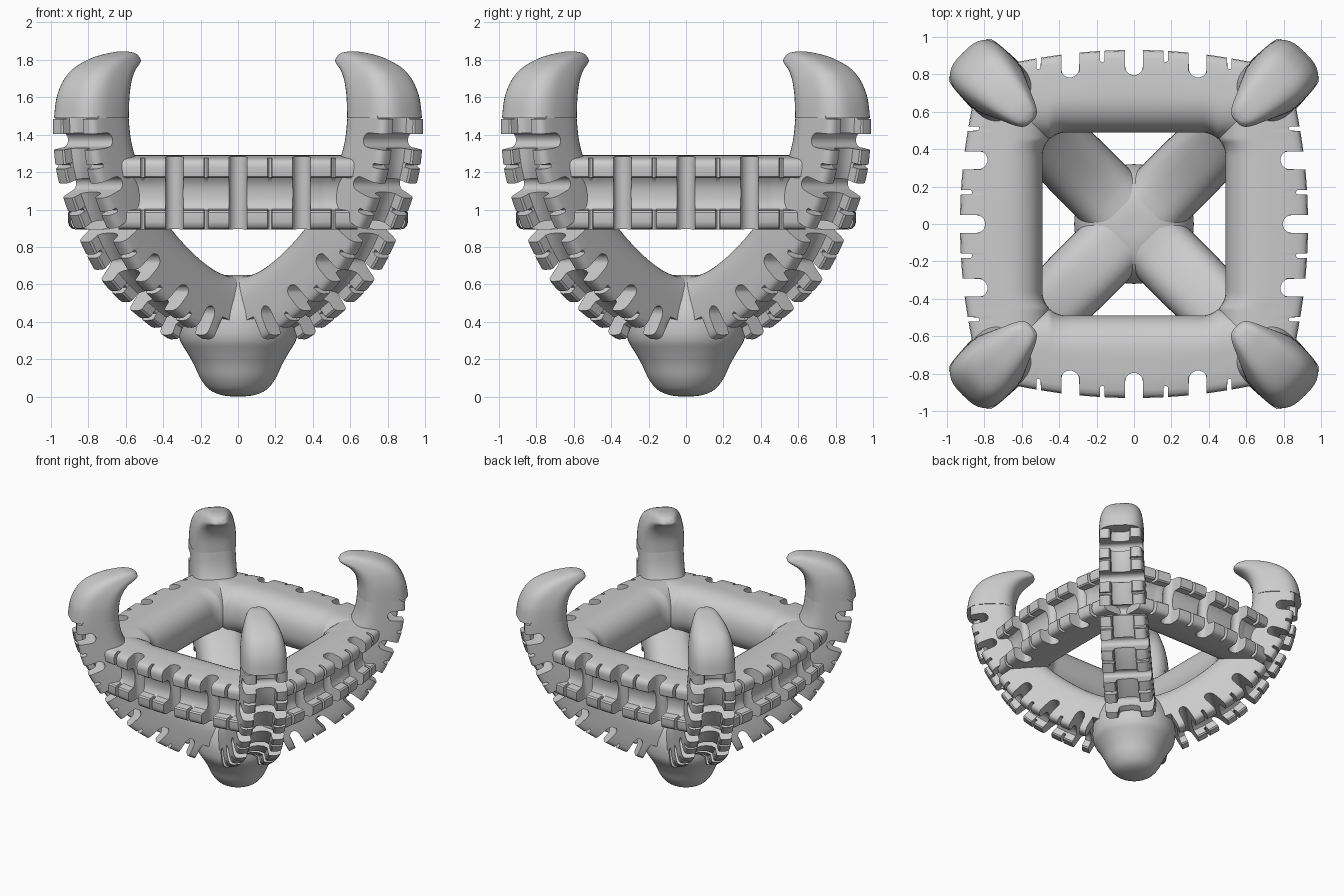
import bpy, bmesh, math
from mathutils import Vector, Matrix

if "Cube" in bpy.data.objects:
    bpy.data.objects.remove(bpy.data.objects["Cube"])


def finish(name, bm):
    bmesh.ops.recalc_face_normals(bm, faces=bm.faces)
    me = bpy.data.meshes.new(name)
    bm.to_mesh(me)
    bm.free()
    ob = bpy.data.objects.new(name, me)
    bpy.context.collection.objects.link(ob)
    bpy.ops.object.select_all(action='DESELECT')
    ob.select_set(True)
    bpy.context.view_layer.objects.active = ob
    bpy.ops.object.shade_smooth_by_angle(angle=math.radians(38))


def loft(name, rings, angle):
    # skin a list of closed rings, turned about the vertical axis
    bm = bmesh.new()
    rot = Matrix.Rotation(angle, 3, 'Z')
    rows = [[bm.verts.new(rot @ p) for p in r] for r in rings]
    n = len(rows[0])
    for a, b in zip(rows, rows[1:]):
        for i in range(n):
            bm.faces.new((a[i], a[(i + 1) % n], b[(i + 1) % n], b[i]))
    bm.faces.new(rows[0])
    bm.faces.new(rows[-1])
    finish(name, bm)


def superellipse(n, count, start=0.0, sweep=2 * math.pi):
    pts = []
    for i in range(count):
        t = start + sweep * i / count
        c, s = math.cos(t), math.sin(t)
        pts.append((math.copysign(abs(c) ** (2 / n), c), math.copysign(abs(s) ** (2 / n), s)))
    return pts


# tread cross-section: round inside, two outer rails with a channel between
def tread(n):
    half = [(1, 0), (1, .15), (1, .3), (1, .5), (.98, .78), (.95, .9), (.88, .97), (.75, 1),
            (.5, .98), (.45, .93), (.43, .66), (.3, .58), (.15, .55)]
    return (superellipse(n, 20, math.pi, math.pi) + half + [(0, .54)]
            + [(-u, v) for u, v in reversed(half[1:])])


ARM_TREAD, RING_TREAD = tread(2.9), tread(2.3)
CLAW = superellipse(2.9, 40)


def section(inner, outer, lat, shape, vmax=9):
    mid, axis = (inner + outer) / 2, (outer - inner) / 2
    return [mid + axis * min(v, vmax) + lat * u for u, v in shape]


def spline(rows, steps):
    # Catmull-Rom through rows of numbers
    out = []
    for i in range(len(rows) - 1):
        p = [Vector(rows[max(0, min(len(rows) - 1, i + k))]) for k in (-1, 0, 1, 2)]
        for j in range(steps):
            t = j / steps
            out.append(.5 * (2 * p[1] + (p[2] - p[0]) * t
                             + (2 * p[0] - 5 * p[1] + 4 * p[2] - p[3]) * t * t
                             + (3 * p[1] - p[0] - 3 * p[2] + p[3]) * t ** 3))
    out.append(Vector(rows[-1]))
    return out


def stations(lo, hi, cuts):
    s = [lo + (hi - lo) * i / 100 for i in range(101)]
    for c, r, _ in cuts:
        s += [c + r * k for k in (-.999, -.94, -.8, .8, .94, .999)]
        s += [c - r - .001, c + r + .001]
    return sorted(x for x in s if lo <= x <= hi)


def tread_limit(s, cuts, b):
    # height left by round-bottomed notches and slits
    lim = 9
    for c, r, floor in cuts:
        if abs(s - c) < r:
            lim = min(lim, floor + (r - math.sqrt(r * r - (s - c) ** 2)) / b)
    return lim


# arm path rows: inner d, inner z, outer d, outer z, half width
ARM = [(0, .64, 0, .24, .19), (.2, .66, .30, .28, .19), (.39, .745, .66, .465, .188),
       (.61, .91, .895, .64, .185), (.755, 1.08, 1.075, .885, .18), (.86, 1.26, 1.205, 1.14, .174),
       (.905, 1.375, 1.25, 1.33, .169), (.922, 1.5, 1.26, 1.5, .165)]
arm = spline(ARM, 24)
dist = [0]
for p, q in zip(arm, arm[1:]):
    dist.append(dist[-1] + math.hypot(q[2] - p[2], q[3] - p[3]))
L = dist[-1]


def arm_at(s):
    i = 0
    while i < len(dist) - 2 and dist[i + 1] < s:
        i += 1
    return arm[i].lerp(arm[i + 1], (s - dist[i]) / (dist[i + 1] - dist[i]))


arm_cuts = []
for k in range(6):
    arm_cuts += [(L - .14 - .27 * k, .042, .2), (L - .005 - .27 * k, .011, .74)]

arm_rings = []
for s in stations(0, L, arm_cuts):
    a = arm_at(s)
    inner, outer = Vector((a[0], 0, a[1])), Vector((a[2], 0, a[3]))
    lim = .3 if s < .36 else tread_limit(s, arm_cuts, .19)
    arm_rings.append(section(inner, outer, Vector((0, a[4], 0)), ARM_TREAD, lim))

# hooked claw tip, same row layout
TIP = [(.922, 1.49, 1.295, 1.49, .173), (.915, 1.6, 1.27, 1.62, .168), (.89, 1.68, 1.195, 1.735, .15),
       (.85, 1.735, 1.06, 1.808, .12), (.80, 1.77, .91, 1.842, .085), (.775, 1.79, .83, 1.842, .055),
       (.775, 1.808, .79, 1.828, .02)]
tip_rings = [section(Vector((a[0], 0, a[1])), Vector((a[2], 0, a[3])), Vector((0, a[4], 0)), CLAW)
             for a in spline(TIP, 8)]

# one side of the square ring, running along x at the front
ring_cuts = [(0, .047, .36), (-.34, .047, .36), (.34, .047, .36)]
ring_cuts += [(x, .011, .7) for x in (-.51, -.17, .17, .51)]
side_rings = []
for x in stations(-.64, .64, ring_cuts):
    bend = min(max(abs(x) - .36, 0), .09)
    y_in = .36 + math.sqrt(.13 ** 2 - bend ** 2)
    y_out = .92 - .06 * (x / .6) ** 2
    inner, outer = Vector((x, -y_in, 1.11)), Vector((x, -y_out, 1.08))
    axis = (outer - inner).normalized()
    lat = axis.cross(Vector((1, 0, 0))) * .195
    side_rings.append(section(inner, outer, lat, RING_TREAD, tread_limit(x, ring_cuts, .22)))

for k in range(4):
    turn = k * math.pi / 2
    loft(f"arm_{k + 1}", arm_rings, turn + math.pi / 4)
    loft(f"claw_tip_{k + 1}", tip_rings, turn + math.pi / 4)
    loft(f"ring_side_{k + 1}", side_rings, turn)

# rounded foot and hub where the arms meet
FOOT = [(.001, 0), (.08, .006), (.15, .035), (.2, .095), (.235, .17), (.275, .24), (.31, .3),
        (.32, .37), (.31, .46), (.27, .56), (.2, .62), (.1, .648), (.001, .65)]
foot_rings = [[Vector((r * math.cos(2 * math.pi * i / 48), r * math.sin(2 * math.pi * i / 48), z))
               for i in range(48)] for r, z in spline(FOOT, 4)]
loft("foot", foot_rings, 0)
